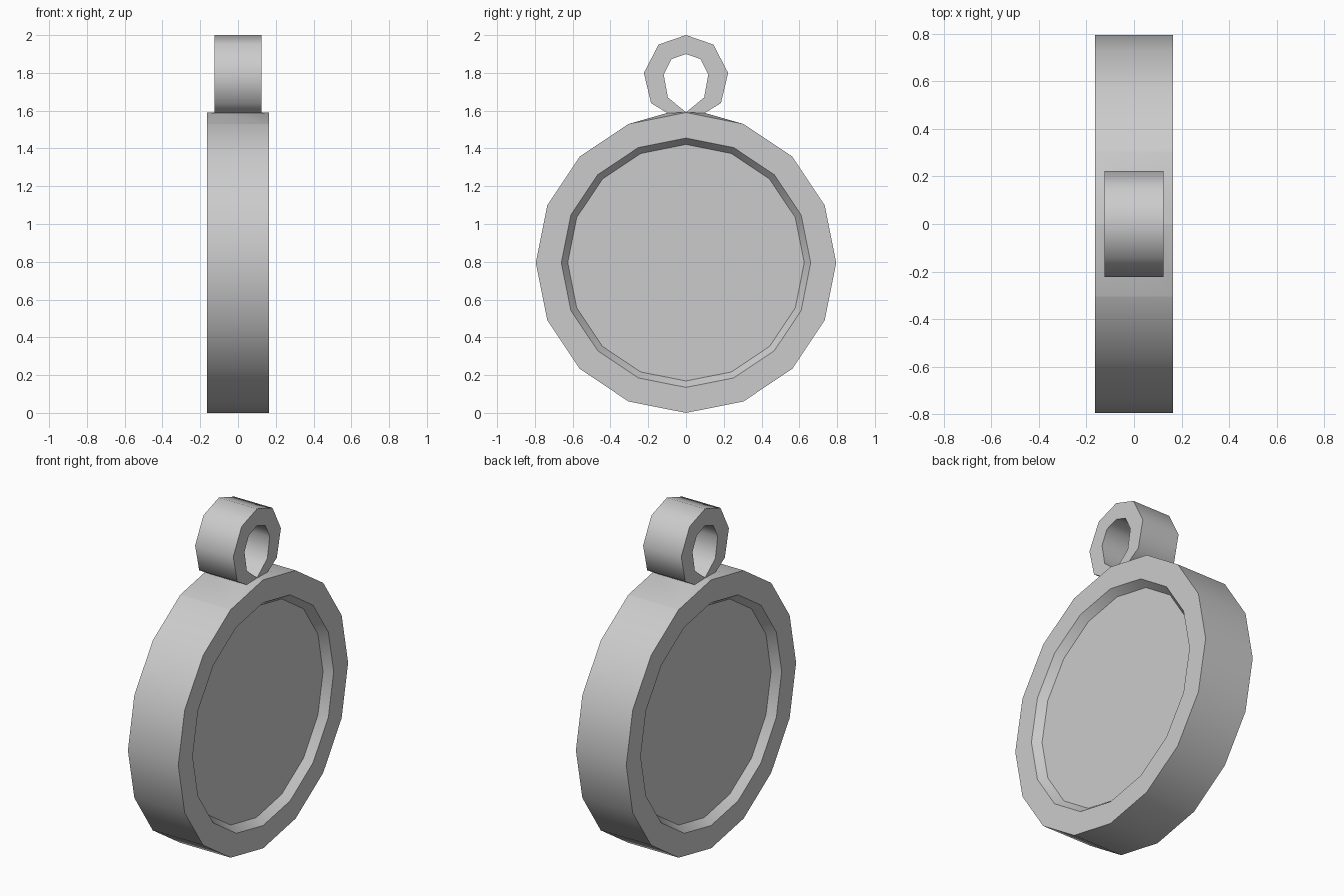
import bpy, bmesh, math

if "Cube" in bpy.data.objects:
    bpy.data.objects.remove(bpy.data.objects["Cube"])

CZ, R, HX = 0.795, 0.795, 0.165      # disc centre height, radius, half thickness


def finish(name, bm):
    bmesh.ops.recalc_face_normals(bm, faces=bm.faces[:])
    me = bpy.data.meshes.new(name)
    bm.to_mesh(me)
    bm.free()
    ob = bpy.data.objects.new(name, me)
    bpy.context.collection.objects.link(ob)
    bpy.ops.object.select_all(action='DESELECT')
    ob.select_set(True)
    bpy.context.view_layer.objects.active = ob
    bpy.ops.object.shade_smooth_by_angle(angle=math.radians(46))
    return ob


def bridge(bm, a, b):
    n = len(a)
    for i in range(n):
        j = (i + 1) % n
        bm.faces.new((a[i], a[j], b[j], b[i]))


# Disc: 16-sided, with a shallow sloped recess on both faces
bm = bmesh.new()
rings = []
for x, r in [(-0.119, 0.626), (-HX, 0.66), (-HX, R), (HX, R), (HX, 0.66), (0.119, 0.626)]:
    angles = [math.tau * i / 16 for i in range(16)]
    rings.append([bm.verts.new((x, r * math.sin(t), CZ + r * math.cos(t))) for t in angles])
for a, b in zip(rings, rings[1:]):
    bridge(bm, a, b)
bm.faces.new(rings[0])
bm.faces.new(rings[-1])
finish("disc", bm)

# Hanging loop: outer and inner half profiles (y, z), mirrored in y
outer = [(0, 2.0), (0.145, 1.95), (0.223, 1.80), (0.185, 1.64), (0.10, 1.588), (0, 1.55)]
inner = [(0, 1.90), (0.077, 1.873), (0.118, 1.79), (0.096, 1.67), (0.05, 1.632), (0, 1.592)]


def mirrored(half):
    return half + [(-y, z) for y, z in half[-2:0:-1]]


bm = bmesh.new()
loops = [[bm.verts.new((x, y, z)) for y, z in mirrored(h)]
         for x, h in [(-0.125, outer), (0.125, outer), (0.125, inner), (-0.125, inner)]]
for i in range(4):
    bridge(bm, loops[i], loops[(i + 1) % 4])
finish("hanging_loop", bm)

# Low fillets blending the disc top into the foot of the loop
y1, z1 = R * math.sin(math.tau / 16), CZ + R * math.cos(math.tau / 16)
for s, side in ((-1, "front"), (1, "back")):
    bm = bmesh.new()
    for x in (-1, 1):
        bm.verts.new((x * HX, s * y1, z1))
        bm.verts.new((x * 0.125, s * 0.10, 1.588))
        bm.verts.new((x * HX, 0, CZ + R))
    bmesh.ops.convex_hull(bm, input=bm.verts[:])
    finish("loop_fillet_" + side, bm)
